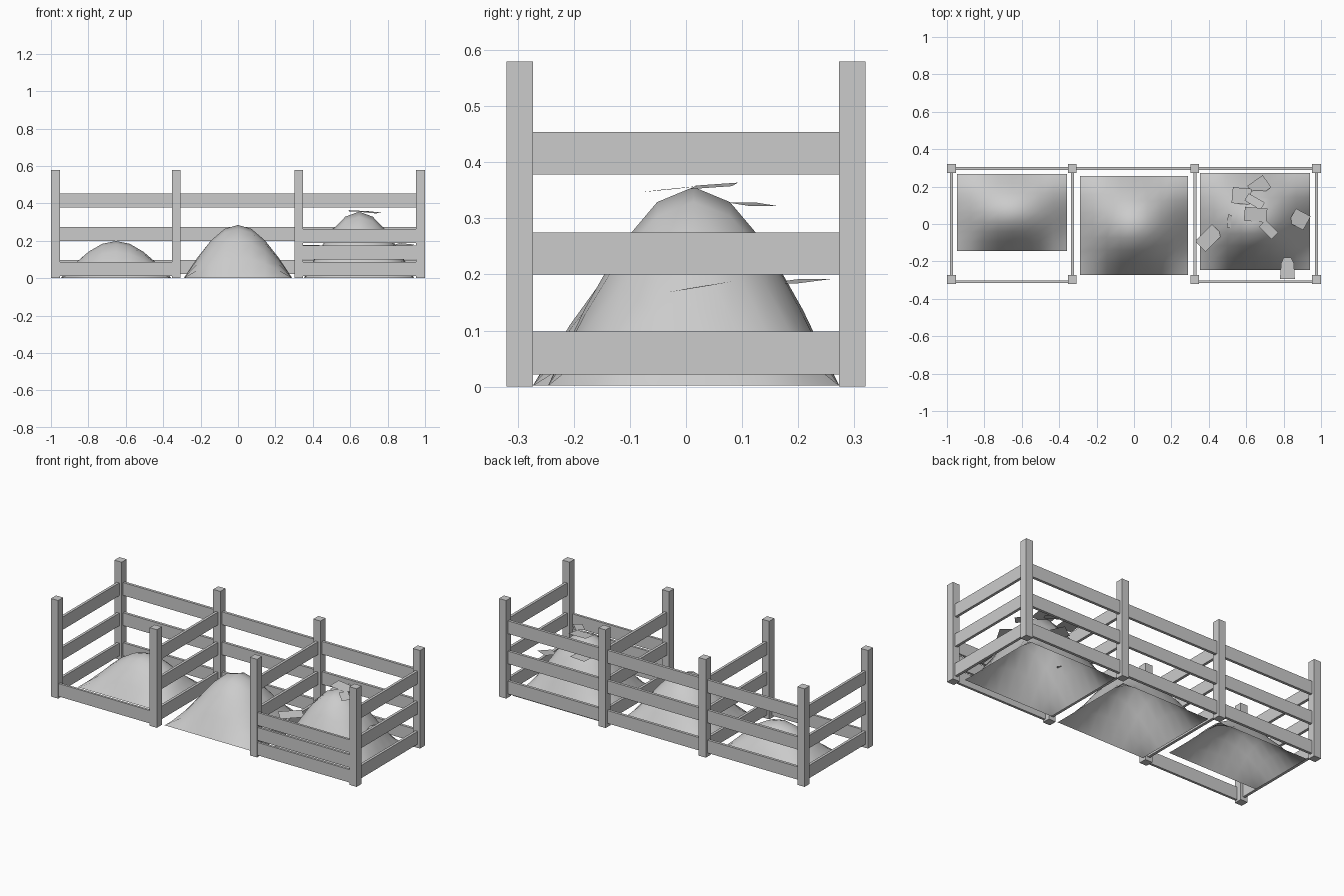
import bpy, bmesh, math
from mathutils import Matrix, Vector, Euler

if "Cube" in bpy.data.objects:
    bpy.data.objects.remove(bpy.data.objects["Cube"])

def box(name, lo, hi):
    bm = bmesh.new()
    bmesh.ops.create_cube(bm, size=1)
    for v in bm.verts:
        v.co = Vector([(a + b) / 2 + c * (b - a) for a, b, c in zip(lo, hi, v.co)])
    return finish(name, bm)

def finish(name, bm):
    me = bpy.data.meshes.new(name)
    bm.to_mesh(me)
    bm.free()
    ob = bpy.data.objects.new(name, me)
    bpy.context.collection.objects.link(ob)
    return ob

POST_X = (-0.976, -0.33, 0.325, 0.976)
POST_Y = 0.2965
R = 0.0235
RAILS = ((0.022, 0.098), (0.2, 0.275), (0.378, 0.454))

# Posts and the slatted side / divider walls
for x in POST_X:
    for label, y in (("front", -POST_Y), ("back", POST_Y)):
        box(label + "_post", (x - R, y - R, 0), (x + R, y + R, 0.58))
    for z0, z1 in RAILS:
        box("side_rail", (x - 0.008, -POST_Y + R, z0), (x + 0.008, POST_Y - R, z1))

# Back wall rails
for a, b in zip(POST_X, POST_X[1:]):
    for z0, z1 in RAILS:
        box("back_rail", (a + R, 0.288, z0), (b - R, 0.304, z1))

# Removable front boards: one on the left bay, three on the right bay
for bay, count in ((0, 1), (2, 3)):
    for i in range(count):
        z = 0.011 + i * 0.0885
        box("front_board", (POST_X[bay] + R, -0.315, z), (POST_X[bay + 1] - R, -0.301, z + 0.076))

# Compost heaps: open domed grids
def heap(name, x0, x1, y0, y1, h, n=8):
    bm = bmesh.new()
    bmesh.ops.create_grid(bm, x_segments=n, y_segments=n, size=1)
    for v in bm.verts:
        u, w = v.co.x, v.co.y
        z = h * max(0, math.cos(u * math.pi / 2) * math.cos(w * math.pi / 2))
        v.co = ((x0 + x1) / 2 + u * (x1 - x0) / 2, (y0 + y1) / 2 + w * (y1 - y0) / 2, z + 0.002)
    for f in bm.faces:
        f.smooth = True
    return finish(name, bm)

heap("small_heap", -0.947, -0.358, -0.144, 0.267, 0.197)
heap("middle_heap", -0.289, 0.289, -0.273, 0.257, 0.283)
heap("tall_heap", 0.353, 0.941, -0.246, 0.273, 0.354)

# Loose scraps on the tall heap: centre, size, tilt in degrees
SCRAPS = (
    ((0.40, -0.075, 0.175), (0.13, 0.08), (5, 0, 45)),
    ((0.885, 0.025, 0.178), (0.09, 0.085), (8, 5, -28)),
    ((0.575, 0.15, 0.285), (0.10, 0.085), (0, 0, -5)),
    ((0.67, 0.20, 0.188), (0.10, 0.08), (6, 0, 35)),
    ((0.65, 0.05, 0.358), (0.12, 0.075), (4, 3, -5)),
    ((0.645, 0.12, 0.325), (0.10, 0.045), (-8, 0, -30)),
    ((0.72, -0.03, 0.352), (0.095, 0.05), (5, 4, -45)),
    ((0.51, 0.015, 0.265), (0.025, 0.07), (10, -35, -10)),
)
for c, s, r in SCRAPS:
    bm = bmesh.new()
    bmesh.ops.create_grid(bm, x_segments=1, y_segments=1, size=0.5)
    m = Matrix.Translation(c) @ Euler([math.radians(a) for a in r]).to_matrix().to_4x4()
    bmesh.ops.transform(bm, matrix=m @ Matrix.Diagonal((*s, 1, 1)), verts=bm.verts)
    finish("scrap", bm)

# Leaf-shaped scrap by the front boards
bm = bmesh.new()
leaf = ((0.78, -0.295), (0.86, -0.295), (0.855, -0.21), (0.84, -0.18), (0.80, -0.18), (0.787, -0.21))
bm.faces.new([bm.verts.new((x, y, 0.18)) for x, y in leaf])
finish("leaf_scrap", bm)
